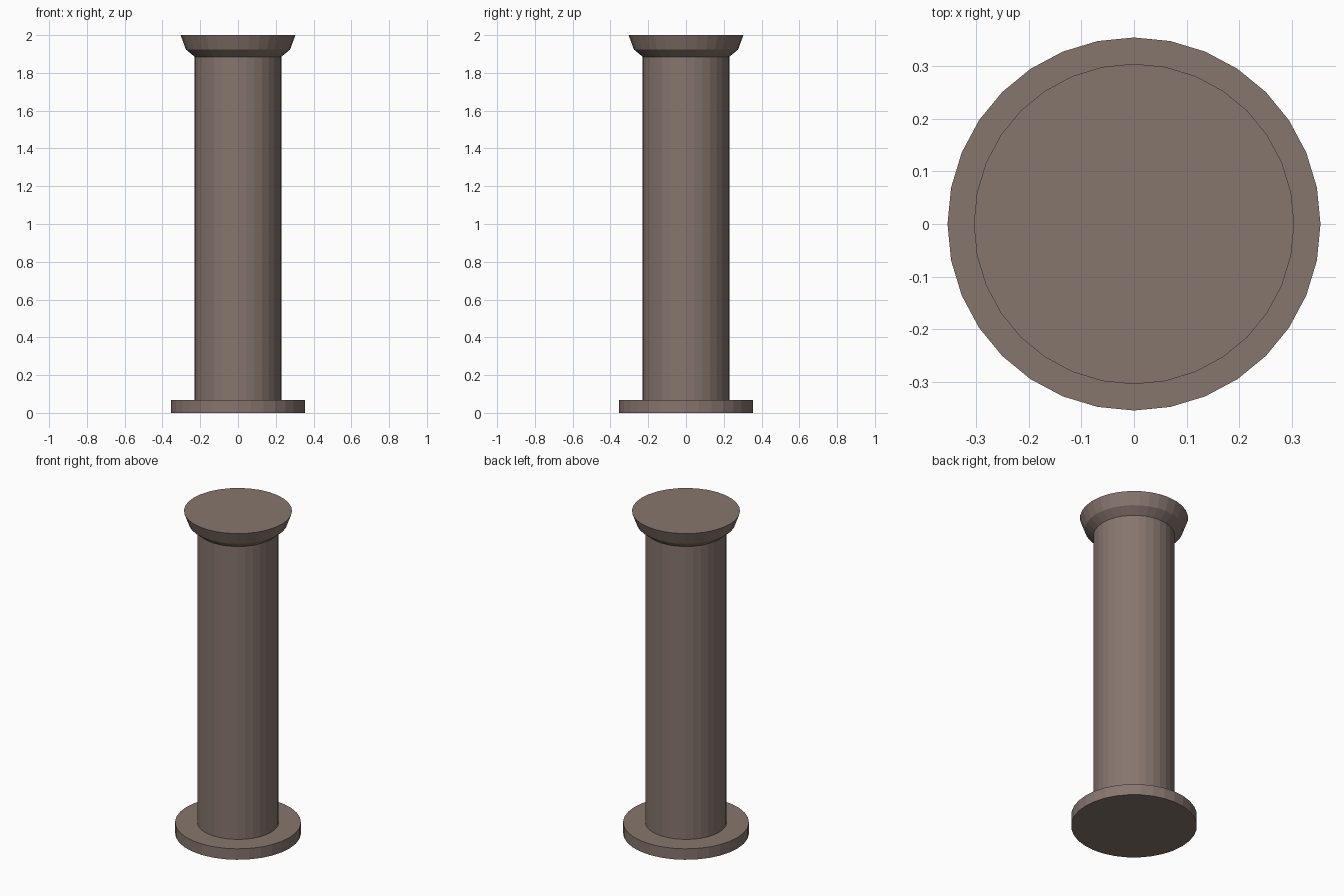
import bpy, bmesh, math

if "Cube" in bpy.data.objects:
    bpy.data.objects.remove(bpy.data.objects["Cube"])

SIDES = 32

stone = bpy.data.materials.new("brown_stone")
stone.diffuse_color = (0.24, 0.18, 0.155, 1.0)
stone.use_nodes = True
stone.node_tree.nodes["Principled BSDF"].inputs["Base Color"].default_value = stone.diffuse_color


def turned_part(name, profile):
    """Closed flat-shaded solid of revolution from (radius, z) points, bottom to top."""
    bm = bmesh.new()
    rings = []
    for r, z in profile:
        rings.append([bm.verts.new((r * math.cos(2 * math.pi * i / SIDES),
                                    r * math.sin(2 * math.pi * i / SIDES), z))
                      for i in range(SIDES)])
    for low, high in zip(rings, rings[1:]):
        for i in range(SIDES):
            j = (i + 1) % SIDES
            bm.faces.new((low[i], low[j], high[j], high[i]))
    bm.faces.new(rings[0][::-1])
    bm.faces.new(rings[-1])
    mesh = bpy.data.meshes.new(name)
    bm.to_mesh(mesh)
    bm.free()
    mesh.materials.append(stone)
    obj = bpy.data.objects.new(name, mesh)
    bpy.context.collection.objects.link(obj)
    return obj


# One continuous column: base disc, straight shaft, flared capital
turned_part("column", [
    (0.354, 0.0), (0.354, 0.068),      # base disc
    (0.229, 0.068), (0.229, 1.885),    # shaft
    (0.276, 1.924), (0.304, 2.0),      # capital
])
